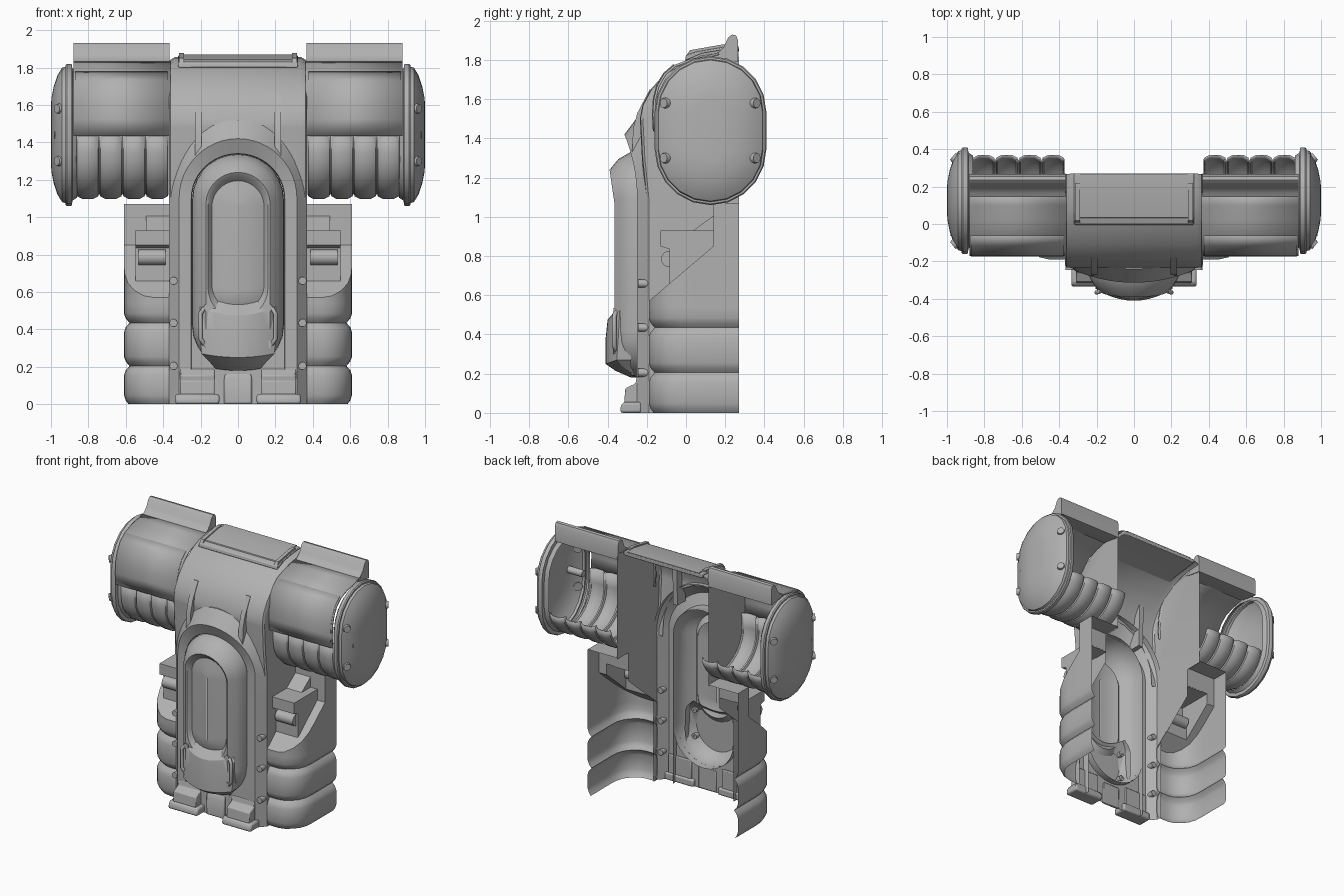
import bpy, bmesh
from math import cos, pi, radians, sin, sqrt
from mathutils import Matrix, Vector

if "Cube" in bpy.data.objects:
    bpy.data.objects.remove(bpy.data.objects["Cube"])

GREY = bpy.data.materials.new("dark_grey")
GREY.diffuse_color = (.44, .44, .44, 1)
GREY.use_nodes = True
GREY.node_tree.nodes["Principled BSDF"].inputs["Base Color"].default_value = GREY.diffuse_color


def finish(name, bm, mirror=True, thick=0, bevel=0):
    bmesh.ops.remove_doubles(bm, verts=bm.verts, dist=0.0004)
    bmesh.ops.recalc_face_normals(bm, faces=bm.faces)
    me = bpy.data.meshes.new(name)
    bm.to_mesh(me)
    bm.free()
    me.materials.append(GREY)
    me.shade_smooth()
    me.set_sharp_from_angle(angle=radians(32))
    ob = bpy.data.objects.new(name, me)
    bpy.context.collection.objects.link(ob)
    if thick:
        m = ob.modifiers.new("thickness", 'SOLIDIFY')
        m.thickness, m.offset = thick, -1
    if bevel:
        m = ob.modifiers.new("bevel", 'BEVEL')
        m.width, m.segments = bevel, 2
    if mirror:
        ob.modifiers.new("mirror", 'MIRROR').merge_threshold = 0.0005
    return ob


def add_loft(bm, rows, closed=False, fill_end=False):
    vs = [[bm.verts.new(p) for p in r] for r in rows]
    n = len(rows[0])
    for a, b in zip(vs, vs[1:]):
        for i in range(n if closed else n - 1):
            j = (i + 1) % n
            bm.faces.new((a[i], a[j], b[j], b[i]))
    if fill_end:
        bm.faces.new(vs[-1])


def add_face(bm, pts):
    bm.faces.new([bm.verts.new(p) for p in pts])


def loft(name, rows, closed=False, fill_end=False, **k):
    bm = bmesh.new()
    add_loft(bm, rows, closed, fill_end)
    return finish(name, bm, **k)


def prism(name, x0, x1, prof, **k):
    """Solid with a (y, z) profile extruded along x."""
    bm = bmesh.new()
    add_loft(bm, [[(x, y, z) for y, z in prof] for x in (x0, x1)], True)
    for x in (x0, x1):
        add_face(bm, [(x, y, z) for y, z in prof])
    return finish(name, bm, **k)


def cylinders(name, items, r, depth, r2=None):
    """items: (centre, axis) pairs."""
    bm = bmesh.new()
    for c, axis in items:
        rot = Vector((0, 0, 1)).rotation_difference(Vector(axis)).to_matrix().to_4x4()
        bmesh.ops.create_cone(bm, cap_ends=True, segments=14, radius1=r, radius2=r2 or r,
                              depth=depth, matrix=Matrix.Translation(c) @ rot)
    return finish(name, bm)


def stadium(hw, lo, hi, n=14):
    """Upright stadium outline as (u, z) points."""
    top = [(hw * cos(pi * i / n), hi - hw + hw * sin(pi * i / n)) for i in range(n + 1)]
    return top + [(-u, lo + hi - z) for u, z in top]


# central body shell: top and front, open at the back
PROF = [(1.06, -.20), (1.3, -.225), (1.5, -.235), (1.57, -.222), (1.65, -.18), (1.735, -.105),
        (1.80, .0), (1.835, .08), (1.85, .17), (1.857, .27)]


def body_y(z):
    for (a, ya), (b, yb) in zip(PROF, PROF[1:]):
        if z <= b:
            return ya + (yb - ya) * (z - a) / (b - a)


rows, edge = [], []
for z in [1.06, 1.12, 1.2, 1.3, 1.38, 1.44, 1.48, 1.5] + [p[0] for p in PROF[3:]]:
    y = body_y(z)
    t = max(0, z - 1.1) / .4
    w = min(.33, .35 * sqrt(max(0, 1 - t * t)))
    ey = .27 if y > .26 else .15 + (y - .15) * .96
    ez = z if z < 1.4 else 1.4 + (z - 1.4) * .9
    edge.append((.37, ey, ez))
    rows.append([(w, y, z), (.335, y, z), (.36, (y + ey) / 2 - .004, (z + ez) / 2 + .008), edge[-1]])
bm = bmesh.new()
add_loft(bm, rows)
add_face(bm, edge + [(.37, .27, 1.06)])
finish("body_shell", bm)

# arched front frame with a hooded top
rows = []
for hw, h, y0, y1 in [(.37, .42, -.15, -.20), (.37, .42, -.19, -.24), (.315, .32, -.25, -.314),
                      (.25, .24, -.25, -.28), (.245, .235, -.2, -.2)]:
    r = [(hw, y0, 0), (hw, y0, .6)]
    for i in range(13):
        s = sin(pi / 2 * i / 12)
        r.append((hw * cos(pi / 2 * i / 12), y0 + (y1 - y0) * s * s, 1.1 + h * s))
    rows.append(r)
loft("front_frame", rows)

# bottom plate under the capsule
rows = []
for z in [0, .1, .18, .187, .21, .25, .3, .36, .425]:
    w = .245 * sqrt(max(0, 1 - ((.425 - z) / .245) ** 2))
    rows.append([(w, -.249, z), (.262, -.249, z)])
loft("bottom_plate", rows)
prism("bottom_bump", -.075, .075, [(-.245, 0), (-.266, 0), (-.266, .13), (-.245, .17)],
      mirror=False, bevel=.012)

# capsule with sunken rounded window: half width, bottom, top, side y, top y
caps = [(.245, .18, 1.34, -.20, -.20), (.243, .18, 1.335, -.275, -.275), (.215, .20, 1.295, -.325, -.345),
        (.172, .24, 1.24, -.365, -.39), (.160, .46, 1.225, -.362, -.38), (.14, .50, 1.195, -.335, -.345),
        (.10, .53, 1.16, -.35, -.35), (.05, .57, 1.11, -.36, -.36), (.001, .6, 1.06, -.364, -.364)]
rows = []
for hw, lo, hi, ys, yt in caps:
    rows.append([(x, ys + (yt - ys) * max(0, (z - hi + hw) / hw), z) for x, z in stadium(hw, lo, hi)])
loft("capsule", rows, closed=True, mirror=False)

# bulged lower pod on the capsule
rows = []
for z, w, y, sag in [(.60, .15, -.335, .05), (.555, .19, -.375, .05), (.52, .203, -.40, .045),
                     (.38, .207, -.41, .0), (.27, .195, -.41, .02), (.235, .16, -.36, .02), (.19, .12, -.28, .01)]:
    r = [(-w, -.28, z)]
    for i in range(11):
        u = i / 5 - 1
        r.append((u * w, y + 1.5 * (u * w) ** 2, z - sag * (1 - u * u)))
    rows.append(r + [(w, -.28, z)])
loft("lower_pod", rows, mirror=False)

# handles on the pod
cu = bpy.data.curves.new("handle", 'CURVE')
cu.dimensions = '3D'
cu.bevel_depth, cu.bevel_resolution, cu.use_fill_caps = .012, 2, True
cu.materials.append(GREY)
for s in (-1, 1):
    pts = [(.16, -.335, .515), (.185, -.362, .51), (.2, -.366, .485), (.2, -.366, .35),
           (.185, -.362, .325), (.16, -.335, .32)]
    sp = cu.splines.new('POLY')
    sp.points.add(len(pts) - 1)
    for p, (x, y, z) in zip(sp.points, pts):
        p.co = (s * x, y, z, 1)
bpy.context.collection.objects.link(bpy.data.objects.new("handle", cu))
cylinders("handle_mount", [((.165, -.35, z), (0, 1, 0)) for z in (.515, .32)], .02, .04)

# fins, frame bolts and feet
prism("fin", .195, .23, [(-.18, 1.33), (-.275, 1.33), (-.27, 1.45), (-.248, 1.53), (-.185, 1.65), (-.17, 1.65)])
cylinders("frame_bolt", [((.345, -.22, z), (0, 1, 0)) for z in (.205, .435, .66)], .021, .05)
prism("foot_base", .10, .335, [(-.225, 0), (-.335, 0), (-.335, .03), (-.32, .055), (-.225, .055)], bevel=.012)
prism("foot_block", .125, .31, [(-.235, .05), (-.315, .05), (-.31, .125), (-.258, .15), (-.25, .19), (-.235, .19)],
      bevel=.006)

# plate on top of the body
prism("top_plate", -.32, .32, [(-.005, 1.80), (0, 1.825), (.05, 1.842), (.19, 1.866), (.27, 1.866), (.27, 1.84),
                               (.1, 1.82)], mirror=False, bevel=.005)
prism("top_plate_inset", -.29, .29, [(.03, 1.83), (.035, 1.843), (.19, 1.871), (.268, 1.871), (.268, 1.84)],
      mirror=False)
prism("top_tab", .29, .315, [(.0, 1.82), (.02, 1.85), (.18, 1.878), (.22, 1.878), (.22, 1.84)])

# drum cover panel and raised lip
cover = [(-.165, 1.435), (-.17, 1.52), (-.165, 1.6), (-.147, 1.67), (-.112, 1.73), (-.06, 1.775), (.02, 1.805),
         (.1, 1.82), (.165, 1.838)]
loft("drum_cover", [[(x, y, z) for y, z in cover] for x in (.36, .88)], thick=.012)
loft("drum_cover_plate", [[(x, y - .004, z + .004) for y, z in cover[:6]] for x in (.378, .872)], thick=.006)
lip = [(.1, 1.815), (.165, 1.84), (.195, 1.87), (.215, 1.915), (.235, 1.93), (.255, 1.926), (.266, 1.90),
       (.266, 1.79), (.25, 1.79)]
prism("drum_lip", .365, .88, lip)

# ribbed underside of each drum
secs = []
for k in range(4):
    x = .37 + .124 * k
    secs += [(x + .001, .222), (x + .006, .235), (x + .035, .25), (x + .089, .25), (x + .118, .235), (x + .123, .222)]
rows = []
for x, hw in secs:
    r = [(x, .125 - hw - .02, 1.45)]
    for i in range(15):
        a = pi + radians(168) * i / 14
        r.append((x, .125 + hw * cos(a) - .02 * max(0, -cos(a)), 1.345 + hw * sin(a)))
    rows.append(r)
loft("drum_ribs", rows, thick=.008)

# domed end caps with flange, slanted bolts and an inner peg
rows = []
for x, d in [(.86, .045), (.885, .028), (.888, .004), (.895, 0), (.915, 0), (.922, .006), (.923, .016),
             (.94, .02), (.965, .06), (.985, .12), (.997, .18), (1.0, .22)]:
    rows.append([(x, .125 + u, z) for u, z in stadium(.285 - d, 1.06 + d, 1.82 - d, 10)])
loft("drum_end_cap", rows, closed=True, fill_end=True)
cylinders("cap_bolt", [((.957, y, z), (1, s * .8, 0)) for y, s in ((-.106, -1), (.352, 1)) for z in (1.30, 1.58)],
          .031, .03, .024)
cylinders("cap_inner_peg", [((.92, -.04, 1.44), (1, 0, 0))], .025, .12)

# side pods: notched rounded shell with a sloped shoulder, open behind
path = [(.365, -.19), (.45, -.19), (.505, -.178), (.553, -.145), (.588, -.10), (.606, -.04), (.61, .02),
        (.61, .1395), (.61, .14), (.61, .27)]


def shoulder(y):
    return .57 + (y + .19) * .85 if y < .1398 else 1.07


rows = []
for z, e in [(0, .025), (.02, .01), (.05, 0), (.155, 0), (.182, .01), (.205, .03), (.228, .01), (.255, 0), (.385, 0),
             (.412, .01), (.435, .03), (.458, .01), (.485, 0), (.54, 0)]:
    rows.append([(x - e * max(0, min(1, (x - .37) / .2)), y + e * max(0, min(1, (.05 - y) / .2)), z) for x, y in path])
top = [(x, y, shoulder(y)) for x, y in path]
sz, lz = shoulder(.1395), shoulder(-.085)
bm = bmesh.new()
add_loft(bm, rows + [top])
add_face(bm, top[:8] + [(.547, .1395, sz), (.547, -.085, lz), (.365, -.085, lz)])
add_face(bm, [(.547, .14, sz), (.61, .14, sz), (.61, .14, 1.07), (.547, .14, 1.07)])
add_face(bm, [(.37, .14, .93), (.547, .14, .93), (.547, .14, 1.07), (.37, .14, 1.07)])
add_face(bm, [(.37, .14, 1.07), (.61, .14, 1.07), (.61, .27, 1.07), (.37, .27, 1.07)])
add_face(bm, [(.37, -.19, .57), (.37, .14, sz), (.37, .14, 1.07), (.37, -.19, 1.07)])
finish("side_pod", bm)

# hollow latch block, step and roller on the pod shoulder
latch = [(-.085, lz), (-.085, .835), (-.13, .85), (-.13, .93), (.14, .93)]
bm = bmesh.new()
add_loft(bm, [[(x, y, z) for y, z in latch] for x in (.37, .547)])
add_face(bm, [(.547, y, z) for y, z in latch + [(.14, sz)]])
finish("latch_block", bm)
prism("latch_step", .37, .492, [(.03, .925), (.05, .94), (.139, 1.005), (.139, .925)])
cylinders("latch_roller", [((.46, -.085, .785), (1, 0, 0))], .042, .145)
